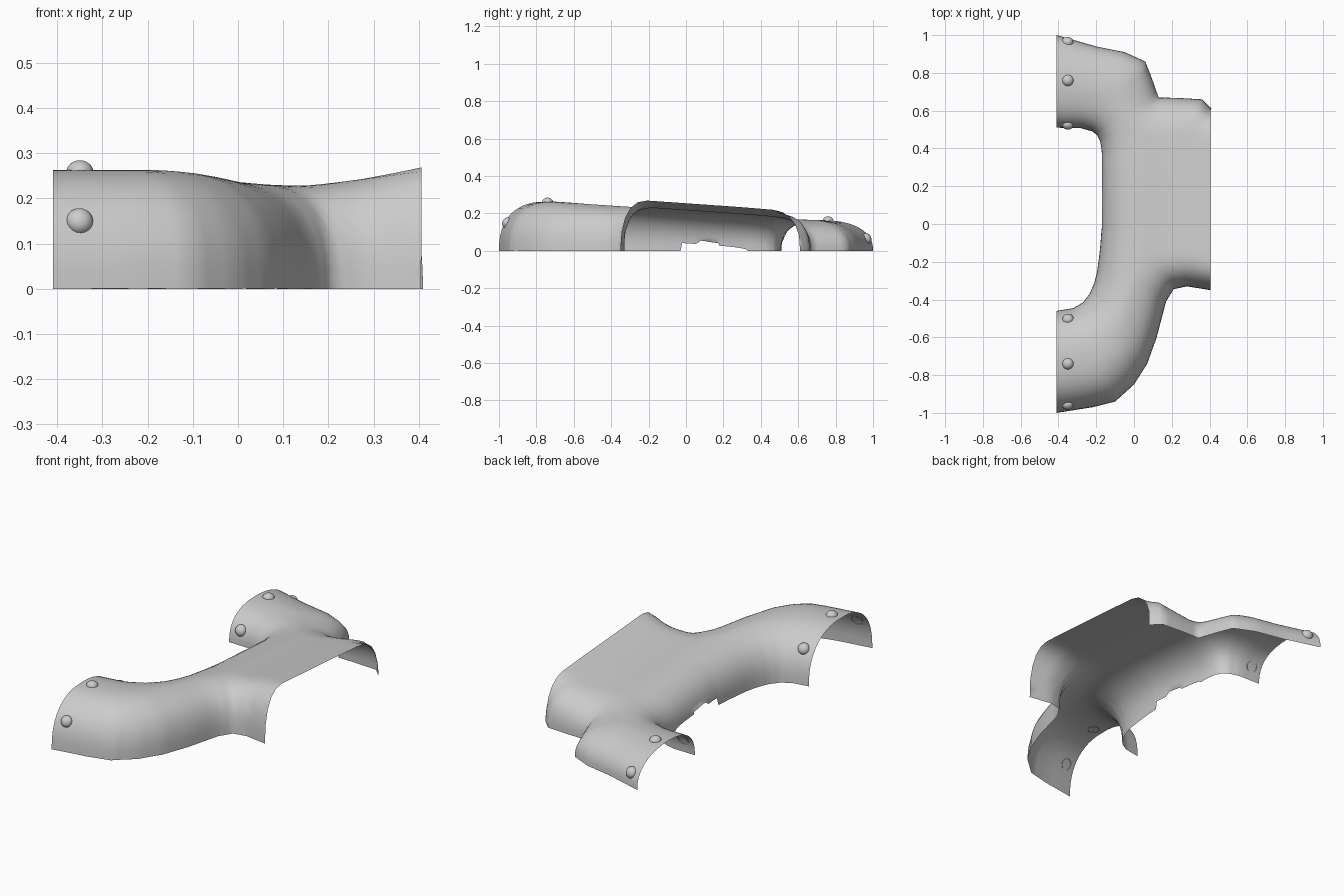
import bpy, bmesh, math
from mathutils import Vector

if "Cube" in bpy.data.objects:
    bpy.data.objects.remove(bpy.data.objects["Cube"])

# Footprint: inner curve paired with outer curve, front to back
FRONT = [((-.41, -.46), (-.41, -1)), ((-.32, -.445), (-.22, -.97)), ((-.27, -.415), (-.10, -.94)),
         ((-.235, -.37), (0, -.85)), ((-.21, -.31), (.07, -.74)), ((-.195, -.25), (.12, -.60)),
         ((-.183, -.16), (.17, -.41)), ((-.178, -.11), (.21, -.345)), ((-.175, -.07), (.28, -.33)),
         ((-.172, -.03), (.405, -.35))]
BACK = [((-.17, .33), (.41, .61)), ((-.17, .36), (.36, .66)), ((-.171, .385), (.24, .667)),
        ((-.174, .41), (.13, .67)), ((-.18, .44), (.095, .77)), ((-.195, .47), (.06, .86)),
        ((-.22, .49), (-.05, .91)), ((-.28, .507), (-.2, .94)), ((-.41, .51), (-.41, 1))]
WALLS = [[p for p, q in FRONT + BACK], [q for p, q in FRONT], [q for p, q in BACK]]


def seg_dist(p, a, b):
    a, b = Vector(a), Vector(b)
    t = max(0, min(1, (p - a).dot(b - a) / (b - a).length_squared))
    return (p - a.lerp(b, t)).length


def lerp_table(v, table):
    for (a, za), (b, zb) in zip(table, table[1:]):
        if v <= b:
            return za + (zb - za) * max(0, (v - a) / (b - a))
    return table[-1][1]


def height(x, y):
    """Crown height rounded down to the ground at the walls."""
    p = Vector((x, y))
    d = min(seg_dist(p, a, b) for w in WALLS for a, b in zip(w, w[1:]))
    crown = lerp_table(y, [(-1, .263), (-.7, .263), (-.3, .238), (.3, .196), (.65, .167), (1, .155)])
    crown += .038 * max(0, (x - .14) / .27) ** 1.3
    r = lerp_table(x, [(0, .25), (.41, .15)])
    t = min(1, d / r)
    return crown * max(0, 1 - (1 - t) ** 2.4) ** (1 / 2.4)


# Stations along the cover, including the open right-hand mouth
def subdivide(pairs, n):
    out = []
    for (p0, q0), (p1, q1) in zip(pairs, pairs[1:]):
        for k in range(n):
            t = k / n
            out.append((Vector(p0).lerp(Vector(p1), t), Vector(q0).lerp(Vector(q1), t)))
    return out + [(Vector(pairs[-1][0]), Vector(pairs[-1][1]))]


stations = subdivide(FRONT, 3)
inner_y = [-.02, -.005, .01, .03, .05, .052, .08, .11, .145, .175, .176, .2, .22, .24, .26, .28, .295, .31, .32]
M = len(inner_y)
for k, y in enumerate(inner_y):
    t = (1 - math.cos(math.pi * (k + 1) / (M + 1))) / 2
    stations.append((Vector((-.17, y)), Vector((.406, -.35 + .96 * t))))
stations += subdivide(BACK, 3)

# Shell cover
N = 28
bm = bmesh.new()
rows = []
for p, q in stations:
    row = []
    for k in range(N + 1):
        c = p.lerp(q, (1 - math.cos(math.pi * k / N)) / 2)
        row.append(bm.verts.new((c.x, c.y, height(c.x, c.y))))
    # cable notch in the inner lower edge
    if .06 < p.y < .1755 and p.x > -.172:
        top = .055 - .015 * (p.y - .08) / .095
        for k in range(3):
            row[k].co.z = max(row[k].co.z, top + .001 * k)
    rows.append(row)
for a, b in zip(rows, rows[1:]):
    for k in range(N):
        bm.faces.new((a[k], a[k + 1], b[k + 1], b[k]))
mesh = bpy.data.meshes.new("shell_cover")
bm.to_mesh(mesh)
bm.free()
mesh.shade_smooth()
bpy.context.collection.objects.link(bpy.data.objects.new("shell_cover", mesh))


# Domed rivets on the two left-hand ends
def rivet(name, x, y):
    e = .004
    n = Vector((height(x - e, y) - height(x + e, y), height(x, y - e) - height(x, y + e), 2 * e)).normalized()
    b = bmesh.new()
    bmesh.ops.create_uvsphere(b, u_segments=20, v_segments=12, radius=.03)
    bmesh.ops.delete(b, geom=[v for v in b.verts if v.co.z < -.001], context='VERTS')
    m = bpy.data.meshes.new(name)
    b.to_mesh(m)
    b.free()
    m.shade_smooth()
    o = bpy.data.objects.new(name, m)
    o.location = Vector((x, y, height(x, y))) - n * .004
    o.rotation_euler = n.to_track_quat('Z', 'Y').to_euler()
    o.scale = (1, 1, .85)
    bpy.context.collection.objects.link(o)


for i, y in enumerate((-.96, -.74, -.5)):
    rivet(f"front_rivet_{i + 1}", -.35, y)
for i, y in enumerate((.522, .76, .968)):
    rivet(f"back_rivet_{i + 1}", -.35, y)
